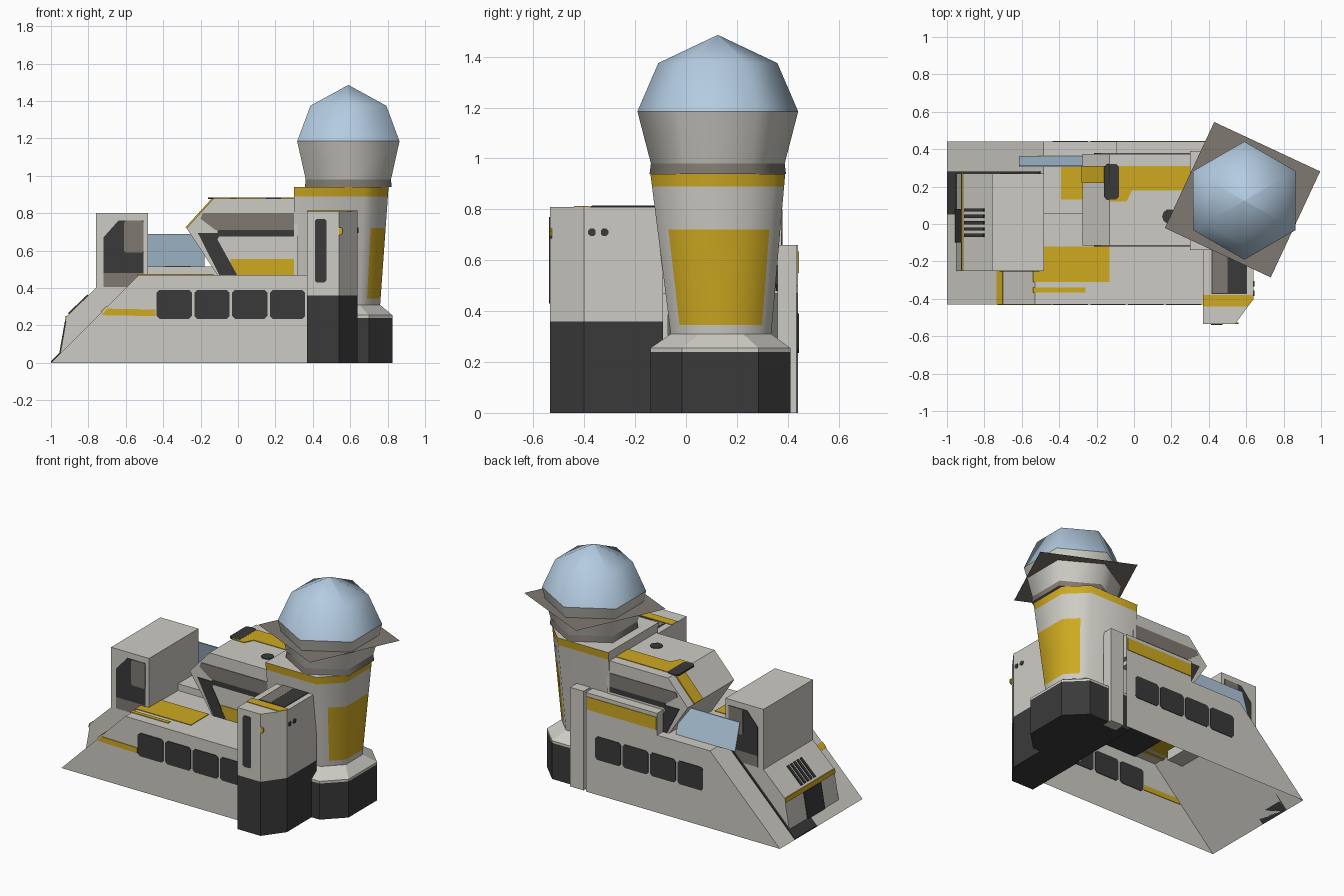
import bpy, math
from mathutils import Vector

cube = bpy.data.objects.get("Cube")
if cube:
    bpy.data.objects.remove(cube, do_unlink=True)


def material(name, rgb):
    m = bpy.data.materials.new(name)
    m.use_nodes = True
    m.diffuse_color = (*rgb, 1)
    m.node_tree.nodes["Principled BSDF"].inputs["Base Color"].default_value = (*rgb, 1)
    return m


LIGHT = material("warm_white", (0.61, 0.60, 0.55))
DARK = material("charcoal", (0.042, 0.042, 0.042))
GREY = material("warm_grey", (0.216, 0.19, 0.165))
YELLOW = material("yellow", (0.62, 0.40, 0.015))
BLUE = material("glass_blue", (0.45, 0.60, 0.75))


def mesh(name, verts, faces, *mats, smooth=None):
    me = bpy.data.meshes.new(name)
    me.from_pydata(verts, [], faces)
    for m in mats:
        me.materials.append(m)
    ob = bpy.data.objects.new(name, me)
    bpy.context.collection.objects.link(ob)
    if smooth:
        me.shade_smooth()
        me.set_sharp_from_angle(angle=math.radians(smooth))
    return ob


def loft(name, rings, *mats, smooth=None):
    """Skin equal rings from bottom to top and cap both ends."""
    n = len(rings[0])
    faces = [(k * n + i, k * n + (i + 1) % n, (k + 1) * n + (i + 1) % n, (k + 1) * n + i)
             for k in range(len(rings) - 1) for i in range(n)]
    faces += [tuple(reversed(range(n))), tuple(range((len(rings) - 1) * n, len(rings) * n))]
    return mesh(name, [p for r in rings for p in r], faces, *mats, smooth=smooth)


def prism(name, poly, axis, lo, hi, mat):
    """Extrude a 2D outline along an axis; y uses (x, z), z uses (x, y), x uses (y, z)."""
    def put(p, d):
        q = list(p)
        q.insert("xyz".index(axis), d)
        return q
    area = sum(a[0] * b[1] - b[0] * a[1] for a, b in zip(poly, poly[1:] + poly[:1]))
    if (area > 0) == (axis == "y"):
        poly = poly[::-1]
    return loft(name, [[put(p, lo) for p in poly], [put(p, hi) for p in poly]], mat)


def rect(a0, a1, b0, b1, c=0):
    if not c:
        return [(a0, b0), (a1, b0), (a1, b1), (a0, b1)]
    return [(a0 + c, b0), (a1 - c, b0), (a1, b0 + c), (a1, b1 - c),
            (a1 - c, b1), (a0 + c, b1), (a0, b1 - c), (a0, b0 + c)]


def plate(name, poly, axis, at, mat, t=0.004):
    return prism(name, poly, axis, at - t, at + t, mat)


def sheet(name, verts, mat):
    return mesh(name, verts, [tuple(range(len(verts)))], mat)


# Hull: open shell of thin walls, ramp and two-level deck
F, B = -0.43, 0.44
sheet("hull_front_wall", [(x, F, z) for x, z in
      [(-1, 0), (0.37, 0), (0.37, 0.47), (-0.53, 0.47)]], LIGHT)
sheet("hull_back_wall", [(x, B, z) for x, z in
      [(0.43, 0), (-1, 0), (-0.485, 0.515), (0.43, 0.515)]], LIGHT)
sheet("hull_ramp", [(-1, F, 0), (-0.53, F, 0.47), (-0.53, B, 0.47), (-1, B, 0)], LIGHT)
sheet("hull_end_wall", [(0.37, F, 0), (0.37, -0.07, 0), (0.37, -0.07, 0.47), (0.37, F, 0.47)], LIGHT)
sheet("front_deck", [(-0.53, F, 0.47), (0.37, F, 0.47), (0.37, B, 0.47), (-0.53, B, 0.47)], LIGHT)
plate("deck_underside", rect(-0.36, 0.3, -0.42, 0.1), "z", 0.46, DARK)
prism("back_deck", [(-0.53, 0.47), (0.4, 0.47), (0.4, 0.515), (-0.485, 0.515)], "y", 0.055, B, LIGHT)
prism("back_parapet", rect(-0.095, 0.43, 0.5, 0.66), "y", 0.37, B, LIGHT)
prism("back_pillar", rect(0.45, 0.55, 0, 0.66), "y", 0.36, 0.435, LIGHT)
plate("parapet_stripe", rect(-0.09, 0.42, 0.55, 0.635), "y", B, YELLOW)

# Window rows on both walls
for side, y in (("front", F), ("back", B)):
    for i in range(4):
        x = -0.435 + i * 0.202
        plate(f"{side}_window_{i + 1}", rect(x, x + 0.188, 0.235, 0.39, 0.015), "y", y, DARK)
plate("front_wall_stripe", [(-0.73, 0.255), (-0.44, 0.25), (-0.44, 0.285), (-0.70, 0.29)], "y", F, YELLOW)
prism("ramp_stripe", [(-0.73, 0.27), (-0.70, 0.30), (-0.704, 0.304), (-0.734, 0.274)], "y", F, -0.25, YELLOW)
prism("ramp_sill", [(-1, 0), (-0.95, 0.05), (-0.953, 0.054), (-1.0, 0.007)], "y", 0.05, 0.27, DARK)
prism("ramp_gap", [(-1, 0), (-0.5, 0.5), (-0.504, 0.506), (-1.0, 0.008)], "y", 0.27, 0.282, DARK)

# Deck paint
plate("deck_patch", rect(-0.54, -0.13, -0.31, -0.12), "z", 0.47, YELLOW)
plate("deck_line", rect(-0.54, -0.26, -0.365, -0.34), "z", 0.47, YELLOW)
plate("back_deck_patch", rect(-0.39, -0.25, 0.13, 0.31), "z", 0.515, YELLOW)

# Nose with door, stripe and vent
prism("nose", [(-0.95, 0.05), (-0.6, 0.4), (-0.76, 0.4), (-0.915, 0.25)], "y", -0.25, 0.27, LIGHT)
prism("nose_door", [(-0.95, 0.05), (-0.92, 0.22), (-0.926, 0.22), (-0.956, 0.05)], "y", -0.1, 0.08, DARK)
prism("nose_stripe", [(-0.92, 0.222), (-0.915, 0.25), (-0.921, 0.25), (-0.926, 0.222)], "y", -0.252, 0.272, YELLOW)
for i in range(5):
    y = -0.07 + i * 0.034
    prism(f"nose_vent_{i + 1}", [(-0.905, 0.26), (-0.8, 0.36), (-0.804, 0.366), (-0.909, 0.266)],
          "y", y, y + 0.018, DARK)

# Upper box with a framed panel on each side
prism("upper_box", rect(-0.76, -0.48, 0.4, 0.8), "y", -0.25, 0.27, LIGHT)
for side, y in (("front", -0.25), ("back", 0.27)):
    plate(f"{side}_box_panel", [(-0.72, 0.48), (-0.505, 0.48), (-0.505, 0.76), (-0.64, 0.76), (-0.72, 0.67)],
          "y", y, DARK)
    plate(f"{side}_box_hatch", rect(-0.61, -0.505, 0.59, 0.76, 0.01), "y", y, GREY, 0.0048)
    plate(f"{side}_box_foot", rect(-0.72, -0.505, 0.405, 0.48), "y", y, GREY)

# Tilted glass screen
loft("glass_screen", [[(x, y + d, z) for x, d in ((-0.615, 0), (-0.18, 0), (-0.18, 0.008), (-0.615, 0.008))]
                      for y, z in ((0.355, 0.515), (0.305, 0.69))], BLUE)

# Cabin with matching trim on both sides
prism("cabin", [(-0.11, 0.47), (0.32, 0.47), (0.32, 0.88), (-0.13, 0.88), (-0.275, 0.72)], "y", -0.115, 0.375, LIGHT)
for side, y in (("front", -0.115), ("back", 0.375)):
    plate(f"{side}_cabin_band", [(-0.12, 0.71), (0.3, 0.71), (0.3, 0.8), (-0.19, 0.8), (-0.2, 0.77)], "y", y, GREY)
    plate(f"{side}_cabin_rail", rect(-0.11, 0.3, 0.675, 0.71), "y", y, DARK)
    plate(f"{side}_cabin_strut", [(-0.1, 0.47), (-0.005, 0.47), (-0.11, 0.66), (-0.09, 0.695), (-0.215, 0.695)],
          "y", y, DARK, 0.0045)
plate("cabin_patch", rect(-0.04, 0.3, 0.47, 0.555), "y", -0.115, YELLOW)
plate("roof_patch", [(-0.13, 0.12), (-0.04, 0.12), (-0.01, 0.18), (0.3, 0.18), (0.3, 0.31), (-0.13, 0.31)],
      "z", 0.88, YELLOW)
plate("roof_vent", rect(-0.16, -0.08, 0.13, 0.32, 0.015), "z", 0.88, DARK, 0.0048)
prism("slope_patch", [(-0.275, 0.72), (-0.13, 0.88), (-0.135, 0.885), (-0.28, 0.725)], "y", 0.22, 0.31, YELLOW)
plate("roof_port", [(0.19 + 0.04 * math.cos(a * math.pi / 5), 0.04 + 0.04 * math.sin(a * math.pi / 5))
                    for a in range(10)], "z", 0.88, DARK)


# Tower: flat at the back of the deck, bevelled on the outer side
def section(z, x0, x1, y0, y1, c):
    k = 0.35
    a, b = x1 - c, x1 - c * (1 - k)
    return [(x, y, z) for x, y in [(x0, y0), (a, y0), (b, y0 + c * k), (x1, y0 + c), (x1, y1 - c),
                                   (b, y1 - c * k), (a, y1), (x0, y1)]]


def shaft_section(z):
    t = (z - 0.31) / 0.63
    return section(z, 0.30, 0.76 + 0.045 * t, -0.06 - 0.08 * t, 0.335 + 0.055 * t, 0.11 + 0.02 * t)


loft("tower_base", [section(z, 0.38, 0.825, -0.14, 0.41, 0.125) for z in (0, 0.24)], DARK)
loft("tower_collar", [section(0.24, 0.38, 0.825, -0.14, 0.41, 0.125),
                      section(0.255, 0.38, 0.825, -0.14, 0.41, 0.125), shaft_section(0.31)], LIGHT)
shaft = loft("tower_shaft", [shaft_section(z) for z in (0.31, 0.345, 0.72, 0.89, 0.94)], LIGHT, YELLOW, smooth=50)
for p in shaft.data.polygons:
    c, n = p.center, p.normal
    panel = 0.345 < c.z < 0.72 and n.x > 0.4 and c.x > 0.71
    band = 0.89 < c.z < 0.935 and n.x > -0.5
    p.material_index = int(panel or band)
plate("tower_port", rect(0.42, 0.5, 0.48, 0.6, 0.025), "y", 0.362, DARK, 0.01)


# Tower head: six-sided neck, flare, tilted square plate and dome
def ring(r, z, n=6, turn=90):
    return [(0.59 + r * math.cos(math.radians(turn + 360 * i / n)),
             0.125 + r * math.sin(math.radians(turn + 360 * i / n)), z) for i in range(n)]


loft("head_neck", [ring(0.268, 0.94), ring(0.263, 0.98)], GREY, smooth=70)
loft("head_flare", [ring(0.263, 0.98), ring(0.316, 1.185)], LIGHT, smooth=70)
sheet("head_plate", [Vector(p) + Vector((-0.01, 0.005, 0)) for p in ring(0.442, 1.11, 4, 20)], GREY)
dome_rings = [ring(0.316, 1.185), ring(0.234, 1.375), ring(0.002, 1.485)]
loft("head_dome", dome_rings, BLUE, smooth=70)

# Front annex: bevelled block with dark footing
ANNEX = [(0.37, -0.535), (0.54, -0.535), (0.64, -0.40), (0.64, -0.09), (0.37, -0.09)]
prism("annex_footing", ANNEX, "z", 0, 0.36, DARK)
prism("annex_body", ANNEX, "z", 0.36, 0.81, LIGHT)
plate("annex_window", rect(0.412, 0.472, 0.43, 0.77, 0.01), "y", -0.535, DARK)
plate("annex_roof_stripe", [(0.37, -0.44), (0.61, -0.44), (0.64, -0.40), (0.64, -0.38), (0.37, -0.38)],
      "z", 0.81, YELLOW)
plate("annex_roof_hatch", rect(0.415, 0.605, -0.375, -0.12), "z", 0.81, DARK)
plate("annex_roof_cover", rect(0.42, 0.5, -0.37, -0.12), "z", 0.81, GREY, 0.0048)
for i, y in enumerate((-0.37, -0.32)):
    plate(f"annex_socket_{i + 1}", rect(y - 0.015, y + 0.015, 0.695, 0.725, 0.008), "x", 0.64, DARK)
plate("annex_marker", rect(0.53, 0.56, 0.685, 0.725, 0.01), "y", -0.53, YELLOW)
